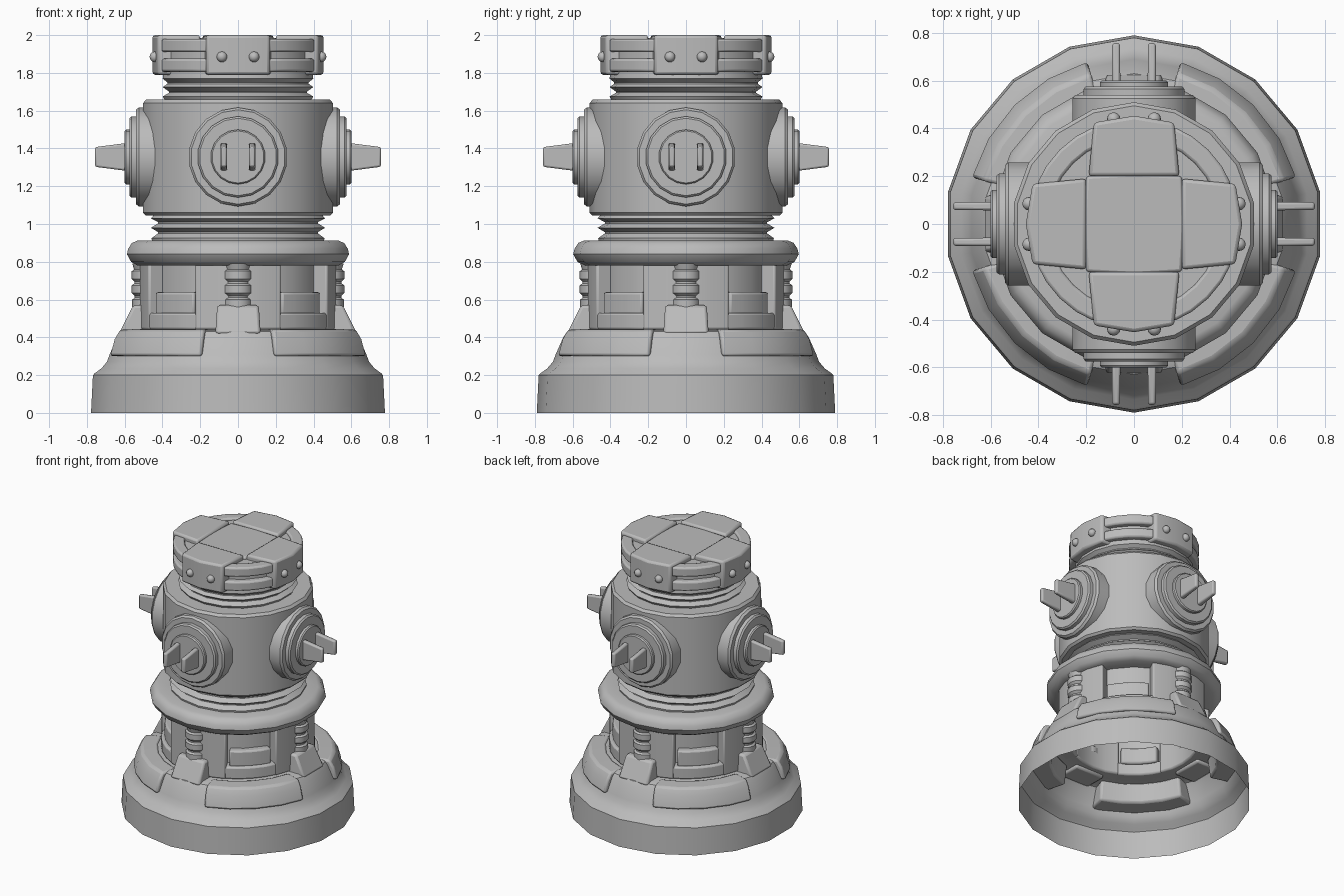
import bpy, bmesh, math
from mathutils import Matrix, Vector

cube = bpy.data.objects.get("Cube")
if cube:
    bpy.data.objects.remove(cube, do_unlink=True)

grey = bpy.data.materials.new("plain grey")
grey.use_nodes = True
grey.diffuse_color = (0.5, 0.5, 0.5, 1)
grey.node_tree.nodes["Principled BSDF"].inputs["Base Color"].default_value = (0.5, 0.5, 0.5, 1)

SIDES = 18
QUARTERS = [math.radians(a) for a in (0, 90, 180, 270)]


def finish(name, bm, bevel=0.0, angle=35, solid=True):
    if solid:
        bmesh.ops.recalc_face_normals(bm, faces=bm.faces)
    mesh = bpy.data.meshes.new(name)
    bm.to_mesh(mesh)
    bm.free()
    mesh.materials.append(grey)
    ob = bpy.data.objects.new(name, mesh)
    bpy.context.collection.objects.link(ob)
    if bevel:
        mod = ob.modifiers.new("soft edges", 'BEVEL')
        mod.width, mod.segments, mod.limit_method = bevel, 2, 'ANGLE'
        mod.angle_limit = math.radians(40)
    bpy.ops.object.select_all(action='DESELECT')
    ob.select_set(True)
    bpy.context.view_layer.objects.active = ob
    bpy.ops.object.shade_smooth_by_angle(angle=math.radians(angle))
    return ob


def around(ob, angles=QUARTERS):
    """Repeat a part around the vertical axis."""
    for i, a in enumerate(angles):
        part = ob if i == 0 else ob.copy()
        if i:
            bpy.context.collection.objects.link(part)
        part.matrix_world = Matrix.Rotation(a, 4, 'Z') @ ob.matrix_world if i else ob.matrix_world


def lathe(name, profile, sides=SIDES, bevel=0.0, angle=35, matrix=None):
    """Spin (radius, height) points about z; a vertex points along +y."""
    bm = bmesh.new()
    rings = []
    for r, z in profile:
        turn = [math.pi / 2 + math.tau * k / sides for k in range(sides)]
        rings.append([bm.verts.new((r * math.cos(t), r * math.sin(t), z)) for t in turn])
    for lo, hi in zip(rings, rings[1:]):
        for k in range(sides):
            n = (k + 1) % sides
            bm.faces.new((lo[k], lo[n], hi[n], hi[k]))
    if matrix:
        bm.transform(matrix)
    return finish(name, bm, bevel, angle, False)


def sector(name, section, start, end, steps=4, bevel=0.012):
    """Closed (radius, height) section swept through part of a turn."""
    bm = bmesh.new()
    rings = []
    for k in range(steps + 1):
        t = math.radians(start + (end - start) * k / steps)
        rings.append([bm.verts.new((r * math.cos(t), r * math.sin(t), z)) for r, z in section])
    n = len(section)
    for a, b in zip(rings, rings[1:]):
        for i in range(n):
            bm.faces.new((a[i], a[(i + 1) % n], b[(i + 1) % n], b[i]))
    bm.faces.new(rings[0])
    bm.faces.new(rings[-1])
    return finish(name, bm, bevel)


def prism(name, bottom, top, bevel=0.012):
    """Solid between two matching loops of points."""
    bm = bmesh.new()
    lo = [bm.verts.new(p) for p in bottom]
    hi = [bm.verts.new(p) for p in top]
    n = len(lo)
    bm.faces.new(lo)
    bm.faces.new(hi)
    for i in range(n):
        bm.faces.new((lo[i], lo[(i + 1) % n], hi[(i + 1) % n], hi[i]))
    return finish(name, bm, bevel)


def slab(r0, r1, z0, z1):
    return [(r0, z0), (r1, z0), (r1, z1), (r0, z1)]


# Hollow flared base and its four raised pads
lathe("base_shell", [(.79, 0), (.78, .2), (.77, .21), (.735, .235), (.705, .27),
                     (.69, .31), (.65, .4), (.63, .43), (.6, .44), (.44, .44)])
around(sector("base_pad", [(.56, .3), (.71, .3), (.685, .39), (.655, .44), (.54, .445)], 16, 74, 4, .015))

# Core with framed openings at the diagonals
lathe("core_wall", [(.45, .44), (.45, .8)])
around(sector("core_pillar", slab(.42, .525, .44, .8), 64, 116))
around(sector("window_sill", slab(.42, .52, .44, .53), 24, 66))
around(sector("window_block", slab(.4, .495, .52, .64), 28, 62))

# Ringed posts standing on feet
around(lathe("post", [(.075, .56), (.075, .6), (.062, .61), (.062, .62), (.078, .635), (.078, .675),
                      (.064, .685), (.064, .695), (.078, .71), (.078, .75), (.065, .76), (.075, .79)],
             12, matrix=Matrix.Translation((0, -.485, 0))))
around(prism("post_foot",
             [(-.12, -.63, .42), (.12, -.63, .42), (.12, -.46, .42), (-.12, -.46, .42)],
             [(-.11, -.555, .57), (.11, -.555, .57), (.11, -.46, .57), (-.11, -.46, .57)], .015))

# Collar, lower bellows, body, upper bellows
lathe("collar_ring", [(.42, .78), (.54, .78), (.575, .8), (.597, .84), (.59, .87),
                      (.57, .9), (.54, .912), (.42, .912)])
lathe("lower_bellows", [(.46, .9), (.465, .925), (.43, .95), (.43, .957), (.468, .98),
                        (.43, 1.003), (.43, 1.01), (.468, 1.03), (.45, 1.05)])
lathe("body", [(.4, 1.045), (.495, 1.045), (.51, 1.06), (.51, 1.64), (.495, 1.658), (.36, 1.658)])
lathe("upper_bellows", [(.39, 1.65), (.405, 1.675), (.37, 1.695), (.37, 1.7), (.405, 1.725),
                        (.38, 1.742), (.38, 1.75), (.405, 1.77), (.4, 1.8)])

# Stepped side ports with paired fins
out_front = Matrix.Translation((0, 0, 1.355)) @ Matrix.Rotation(math.pi / 2, 4, 'X')
around(lathe("port", [(.262, .4), (.262, .525), (.25, .54), (.215, .54), (.215, .565), (.205, .575),
                      (.145, .575), (.145, .592), (.138, .6), (.0005, .6)], matrix=out_front))
for x in (-.075, .075):
    around(prism("port_fin",
                 [(x + dx, -.58, 1.355 + dz) for dx, dz in ((-.018, -.075), (.018, -.075), (.018, .075), (-.018, .075))],
                 [(x + dx, -.757, 1.355 + dz) for dx, dz in ((-.016, -.052), (.016, -.052), (.016, .052), (-.016, .052))],
                 .01))

# Cap: inner drum, corner bars, four straps and the middle plate
lathe("cap_drum", [(.36, 1.79), (.4, 1.79), (.4, 1.965), (.0005, 1.965)])
for low, high in ((1.805, 1.875), (1.91, 1.98)):
    around(sector("corner_bar", slab(.36, .44, low, high), 22, 68))
plan = [(-.19, -.2), (-.168, -.425), (0, -.453), (.168, -.425), (.19, -.2)]
around(prism("cap_strap", [(x, y, 1.79) for x, y in plan], [(x, y, 2) for x, y in plan], .015))
edge = [(-.2, -.2), (0, -.212), (.2, -.2), (.212, 0), (.2, .2), (0, .212), (-.2, .2), (-.212, 0)]
prism("cap_plate", [(x, y, 1.9) for x, y in edge], [(x, y, 1.985) for x, y in edge])

# Rivets on the straps
for x in (-.085, .085):
    bm = bmesh.new()
    bmesh.ops.create_uvsphere(bm, u_segments=12, v_segments=8, radius=.028)
    bm.transform(Matrix.Translation((x, -.44, 1.885)))
    around(finish("strap_rivet", bm, angle=60))
